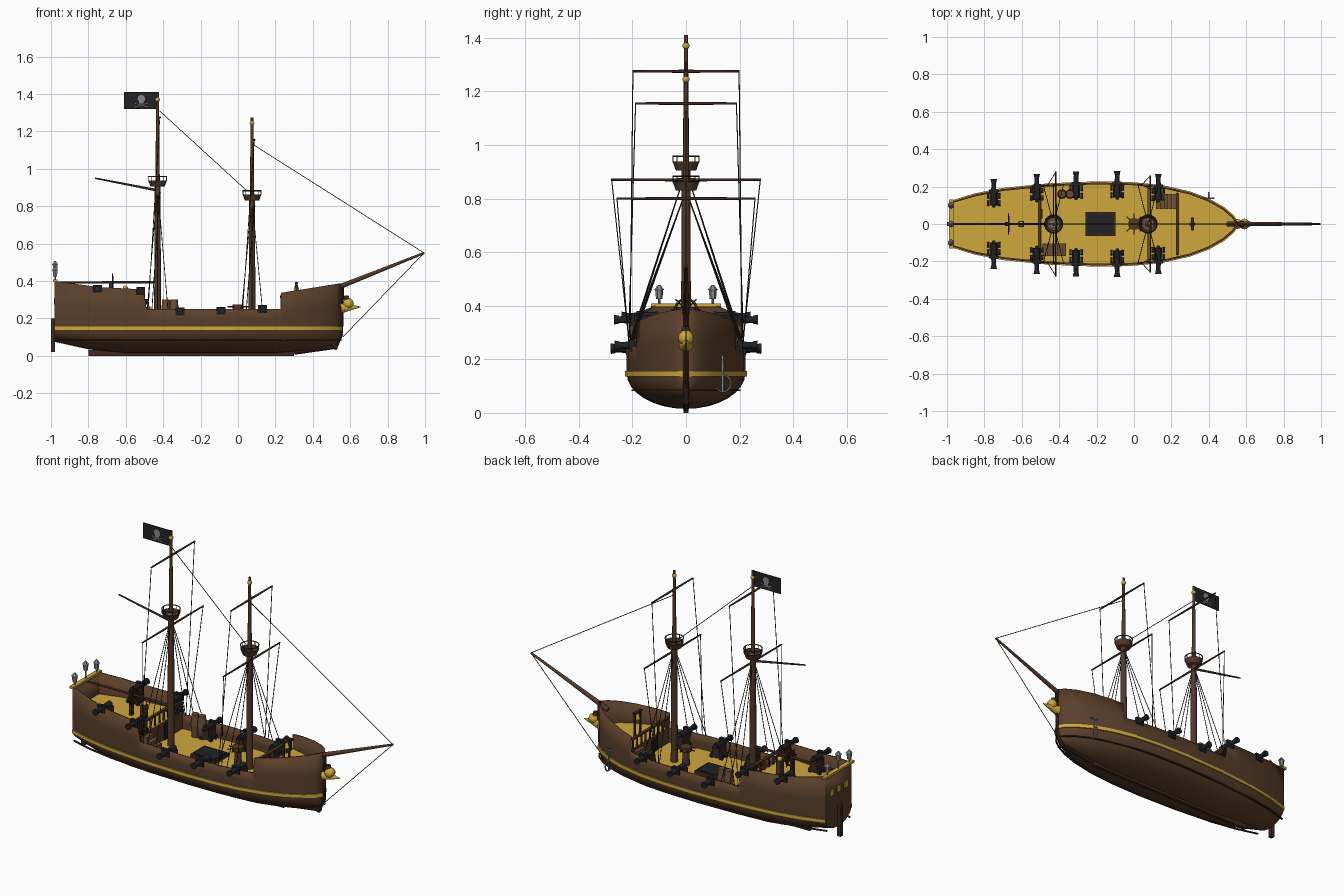
import bpy, bmesh, math
from mathutils import Vector, Matrix

if "Cube" in bpy.data.objects:
    bpy.data.objects.remove(bpy.data.objects["Cube"])


def material(name, r, g, b):
    m = bpy.data.materials.new(name)
    m.use_nodes = True
    m.diffuse_color = (r, g, b, 1)
    m.node_tree.nodes["Principled BSDF"].inputs["Base Color"].default_value = (r, g, b, 1)
    return m


WOOD = material("hull brown", .105, .05, .024)
SPAR = material("spar brown", .085, .04, .022)
DARK = material("dark brown", .05, .022, .014)
PLANK = material("step brown", .15, .075, .035)
GOLD = material("gold", .62, .39, .045)
IRON = material("black iron", .014, .016, .018)
GREY = material("grey metal", .25, .25, .27)
ROPE = material("rope", .03, .024, .02)


class Part:
    """Collects simple solids into one named object."""

    def __init__(self, name, mat):
        self.name, self.mat, self.bm = name, mat, bmesh.new()

    def box(self, x0, x1, y0, y1, z0, z1):
        m = Matrix.Translation(((x0 + x1) / 2, (y0 + y1) / 2, (z0 + z1) / 2))
        m = m @ Matrix.Diagonal((abs(x1 - x0), abs(y1 - y0), z1 - z0, 1))
        bmesh.ops.create_cube(self.bm, size=1, matrix=m)
        return self

    def rod(self, a, b, r1, r2=None, n=10):
        a, b = Vector(a), Vector(b)
        m = Matrix.Translation((a + b) / 2) @ (b - a).to_track_quat('Z', 'Y').to_matrix().to_4x4()
        bmesh.ops.create_cone(self.bm, cap_ends=True, segments=n, radius1=r1,
                              radius2=r1 if r2 is None else r2, depth=(b - a).length, matrix=m)
        return self

    def ball(self, c, r):
        bmesh.ops.create_uvsphere(self.bm, u_segments=14, v_segments=9, radius=r, matrix=Matrix.Translation(c))
        return self

    def ring(self, c, u, v, radius, r, n=18):
        c, u, v = Vector(c), Vector(u), Vector(v)
        pts = [c + radius * (u * math.cos(i * math.tau / n) + v * math.sin(i * math.tau / n)) for i in range(n)]
        for i in range(n):
            self.rod(pts[i - 1], pts[i], r, n=6)
        return self

    def loft(self, rows, closed=False):
        vs = [[self.bm.verts.new(p) for p in row] for row in rows]
        for p, q in zip(vs, vs[1:]):
            for i in range(0 if closed else 1, len(p)):
                self.bm.faces.new((p[i - 1], q[i - 1], q[i], p[i]))
        return vs

    def done(self, smooth=True):
        bmesh.ops.recalc_face_normals(self.bm, faces=self.bm.faces)
        me = bpy.data.meshes.new(self.name)
        self.bm.to_mesh(me)
        self.bm.free()
        ob = bpy.data.objects.new(self.name, me)
        me.materials.append(self.mat)
        bpy.context.scene.collection.objects.link(ob)
        if smooth:
            bpy.ops.object.select_all(action='DESELECT')
            ob.select_set(True)
            bpy.context.view_layer.objects.active = ob
            bpy.ops.object.shade_smooth_by_angle(angle=math.radians(40))
        return ob


# Hull lines: half breadth, keel height and rail height along the length
BREADTH = [(-.98, .118), (-.85, .158), (-.7, .187), (-.45, .212), (-.2, .222), (0, .217), (.15, .202),
           (.3, .168), (.4, .13), (.48, .085), (.53, .042), (.555, .006)]
KEEL = [(-.98, .075), (-.8, .035), (-.6, .015), (.2, .015), (.4, .032), (.53, .065), (.555, .1)]
RAIL = [(-.98, .4), (-.75, .368), (-.505, .355), (-.49, .25), (.229, .25), (.231, .337), (.555, .388)]
STATIONS = sorted({p[0] for t in (BREADTH, KEEL, RAIL) for p in t})
Q_DECK, M_DECK, F_DECK = .275, .168, .255


def along(table, x):
    for (a, p), (b, q) in zip(table, table[1:]):
        if x <= b:
            return p + (q - p) * (x - a) / (b - a)
    return table[-1][1]


def breadth(x):
    return along(BREADTH, x)


def section(x):
    w, k, t = breadth(x), along(KEEL, x), along(RAIL, x)
    half = [(w * math.sin(a), .15 - (.15 - k) * math.cos(a)) for a in [i * math.pi / 16 for i in range(9)]]
    half += [(w, .15 + (t - .15) * f) for f in (.5, 1)]
    return [(x, -y, z) for y, z in half[:0:-1]] + [(x, y, z) for y, z in half]


hull = Part("hull", WOOD)
rings = hull.loft([section(x) for x in STATIONS])
hull.bm.faces.new(rings[0])
hull = hull.done()
shell = hull.modifiers.new("planking", 'SOLIDIFY')
shell.thickness, shell.offset = .01, -1


# Mouldings that follow the hull side
def moulding(name, mat, z0, z1, out, inset=0):
    part = Part(name, mat)
    for s in (-1, 1):
        rows = []
        for x in STATIONS:
            slope = (breadth(x + .004) - breadth(x - .004)) / .008 if -.97 < x < .55 else 0
            n = Vector((-slope, 1)).normalized() * out
            w = breadth(x) * (1 - inset)
            rows.append([(x, s * (w - .006), z0), (x + n.x, s * (w + n.y), z0),
                         (x + n.x, s * (w + n.y), z1), (x, s * (w - .006), z1)])
        part.loft(rows, True)
    part.done()


moulding("gold_stripe", GOLD, .136, .156, .006)
moulding("lower_wale", DARK, .082, .088, .004, .1)


# Decks and bulkheads
def deck(name, x0, x1, z):
    xs = [x0] + [x for x in STATIONS if x0 < x < x1] + [x1]
    part = Part(name, GOLD)
    part.loft([[(x, -max(breadth(x) - .006, .001), z), (x, max(breadth(x) - .006, .001), z)] for x in xs])
    part.done(False)


deck("quarter_deck", -.975, -.495, Q_DECK)
deck("main_deck", -.5, .235, M_DECK)
deck("fore_deck", .23, .545, F_DECK)
Part("bulkheads", WOOD).box(-.505, -.495, -.205, .205, M_DECK, Q_DECK).box(
    .23, .238, -.18, .18, M_DECK, F_DECK).done(False)
Part("cabin_doors", IRON).box(-.495, -.49, .03, .08, M_DECK, .26).box(.226, .23, -.06, -.01, M_DECK, .24).done(False)

rails = Part("deck_rails", SPAR)
for x, z, w in ((-.505, Q_DECK, .17), (.232, F_DECK, .165)):
    rails.box(x - .008, x + .008, -w, w, z + .055, z + .065)
    for i in range(9):
        y = -w + .01 + i * (w - .01) / 4
        rails.box(x - .004, x + .004, y - .004, y + .004, z, z + .056)
rails.done(False)

stairs = Part("stairs", PLANK)
for x0, x1, y0, y1, top in ((-.49, -.36, -.17, -.105, Q_DECK), (.225, .115, .08, .16, F_DECK)):
    for i in range(5):
        step = (x1 - x0) / 5
        stairs.box(x0 + i * step, x0 + (i + .9) * step, y0, y1, M_DECK, top - (i + .5) * (top - M_DECK) / 5)
stairs.done(False)

# Keel, stem, rudder and stern
Part("keel", DARK).box(-.8, .3, -.01, .01, 0, .03).rod((.3, 0, .018), (.53, 0, .05), .012).rod(
    (.515, 0, .035), (.552, 0, .12), .012).rod((.552, 0, .12), (.557, 0, .385), .01).done(False)
Part("rudder", DARK).box(-1, -.978, -.012, .012, .02, .2).done(False)
Part("stern_rail", GOLD).box(-.99, -.965, -.13, .13, .395, .408).done(False)
windows = Part("stern_windows", GOLD)
for y in (-.065, 0, .065):
    windows.box(-.985, -.979, y - .016, y + .016, .275, .31)
windows.done(False)
lanterns = Part("stern_lanterns", GREY)
for y, z in ((-.1, .425), (0, .455), (.1, .425)):
    lanterns.rod((-.978, y, .4), (-.978, y, z), .004).rod((-.978, y, z), (-.978, y, z + .034), .012, .015, 6)
    lanterns.rod((-.978, y, z + .034), (-.978, y, z + .053), .019, .004, 6)
lanterns.done(False)

# Masts, tops and yards
LINE = .0021
rig = Part("rigging", ROPE)
for name, x, top, nest, ball, yards in (("main", -.43, 1.41, .905, 1.37, ((1.275, .2), (.87, .28))),
                                        ("fore", .075, 1.275, .83, 1.245, ((1.155, .19), (.8, .26)))):
    Part(name + "_mast", SPAR).rod((x, 0, M_DECK), (x, 0, nest + .03), .019, .016, 14).rod(
        (x, 0, nest + .03), (x, 0, top), .012, .007, 12).done()
    Part(name + "_mast_ball", GOLD).ball((x, 0, ball), .013).done()
    Part(name + "_top", PLANK).rod((x, 0, nest), (x, 0, nest + .006), .038, .039, 16).done()
    basket = Part(name + "_top_basket", SPAR)
    basket.loft([[(x + r * math.cos(a), r * math.sin(a), z) for a in [i * math.tau / 16 for i in range(16)]]
                 for r, z in ((.038, nest), (.05, nest + .033), (.045, nest + .033), (.034, nest + .004))], True)
    basket.done()
    guard = Part(name + "_top_guard", DARK).ring((x, 0, nest + .053), (1, 0, 0), (0, 1, 0), .049, .003)
    for i in range(8):
        dx, dy = .048 * math.cos(i * math.pi / 4), .048 * math.sin(i * math.pi / 4)
        guard.rod((x + dx, dy, nest + .03), (x + dx, dy, nest + .053), .002, n=6)
    guard.done()
    spars = Part(name + "_yards", DARK)
    for z, w in yards:
        for s in (-1, 1):
            spars.rod((x + .012, 0, z), (x + .012, s * w, z), .006, .004)
            end = x - .05 if w < .2 or w == .2 else x - .03
            rig.rod((x + .012, s * w * .99, z), (end, s * breadth(end), along(RAIL, end)), LINE, n=5)
    spars.done()
    for s in (-1, 1):
        for dx in (-.055, 0, .055):
            rig.rod((x, 0, nest), (x + dx, s * breadth(x + dx), along(RAIL, x + dx)), LINE, n=5)
Part("mast_collar", GREY).rod((-.43, 0, .905), (-.43, 0, .936), .022).done()

TIP = (.995, 0, .55)
Part("bowsprit", SPAR).rod((.5, 0, .352), TIP, .014, .006, 12).done()
Part("gaff_and_boom", DARK).rod((-.43, 0, .885), (-.765, 0, .95), .007, .004).rod(
    (-.43, 0, .393), (-.97, 0, .393), .007, .005).done()
rig.rod((-.42, 0, 1.31), (.05, 0, .88), LINE, n=5).rod((.08, 0, 1.13), TIP, LINE, n=5)
rig.rod(TIP, (.56, 0, .1), LINE, n=5).done()

# Flag with a bone emblem
Part("flag", IRON).box(-.61, -.435, -.002, .002, 1.32, 1.41).done(False)
Part("flag_emblem", GREY).rod((-.517, -.004, 1.375), (-.517, .004, 1.375), .02, n=12).box(
    -.529, -.505, -.004, .004, 1.348, 1.37).rod((-.55, 0, 1.33), (-.484, 0, 1.35), .004, n=6).rod(
    (-.55, 0, 1.35), (-.484, 0, 1.33), .004, n=6).done(False)

# Cannons along both sides
guns, carriages = Part("cannons", IRON), Part("gun_carriages", DARK)
for x, z, floor in ((-.75, .36, Q_DECK), (-.52, .348, Q_DECK), (-.31, .238, M_DECK),
                    (-.09, .242, M_DECK), (.13, .252, M_DECK)):
    for s in (-1, 1):
        w = breadth(x)
        guns.rod((x, s * (w - .075), z), (x, s * (w + .055), z), .018, .012)
        guns.rod((x, s * (w + .045), z), (x, s * (w + .063), z), .015, .018)
        guns.ball((x, s * (w - .08), z), .01)
        guns.box(x - .024, x + .024, s * (w - .012), s * (w + .007), z - .022, z + .02)
        carriages.box(x - .022, x + .022, s * (w - .078), s * (w - .012), floor + .01, z - .006)
        for dx in (-.03, .03):
            for dy in (.066, .026):
                guns.rod((x + dx - .006, s * (w - dy), floor + .015), (x + dx + .006, s * (w - dy), floor + .015), .015)
guns.done()
carriages.done(False)

# Deck fittings
Part("hatch_frame", DARK).box(-.26, -.1, -.063, .063, M_DECK, .185).done(False)
Part("hatch_grating", IRON).box(-.25, -.11, -.053, .053, .18, .19).done(False)
capstan = Part("capstan", SPAR).rod((0, 0, M_DECK), (0, 0, .255), .022, .018).rod((0, 0, .25), (0, 0, .275), .032)
wheel = Part("steering_wheel", DARK).ring((-.67, 0, .385), (0, 1, 0), (0, 0, 1), .04, .005)
for i in range(8):
    c, s = math.cos(i * math.pi / 4), math.sin(i * math.pi / 4)
    wheel.rod((-.67, 0, .385), (-.67, .055 * c, .385 + .055 * s), .003, n=6)
    capstan.rod((0, 0, .262), (.056 * c, .056 * s, .262), .004, n=6)
capstan.done()
wheel.box(-.69, -.675, -.012, .012, Q_DECK, .39).done()
Part("compass_stand", SPAR).box(-.617, -.587, -.015, .015, Q_DECK, .355).done(False)
Part("compass", GOLD).ball((-.602, 0, .362), .014).done()
barrels = Part("barrels", PLANK)
for x, y in ((-.385, .16), (-.342, .16)):
    barrels.rod((x, y, M_DECK), (x, y, .235), .02, .026, 12).rod((x, y, .235), (x, y, .3), .026, .02, 12)
barrels.done()
Part("bell_frame", DARK).box(.307, .317, -.03, -.022, F_DECK, .395).box(.307, .317, .022, .03, F_DECK, .395).box(
    .304, .32, -.034, .034, .385, .395).done(False)
Part("bell", GOLD).rod((.312, 0, .35), (.312, 0, .385), .016, .006).done()

# Figurehead and anchor
Part("figurehead", GOLD).ball((.59, 0, .28), .029).rod((.55, 0, .255), (.655, 0, .262), .028, .002).done()
Part("figurehead_cap", DARK).rod((.58, 0, .3), (.58, 0, .322), .018, .012).done()
Part("anchor", GREY).ring((.4, .137, .11), (0, 1, 0), (0, 0, 1), .031, .004).rod(
    (.4, .137, .08), (.4, .137, .215), .0045).rod((.37, .137, .195), (.43, .137, .195), .004).done()
